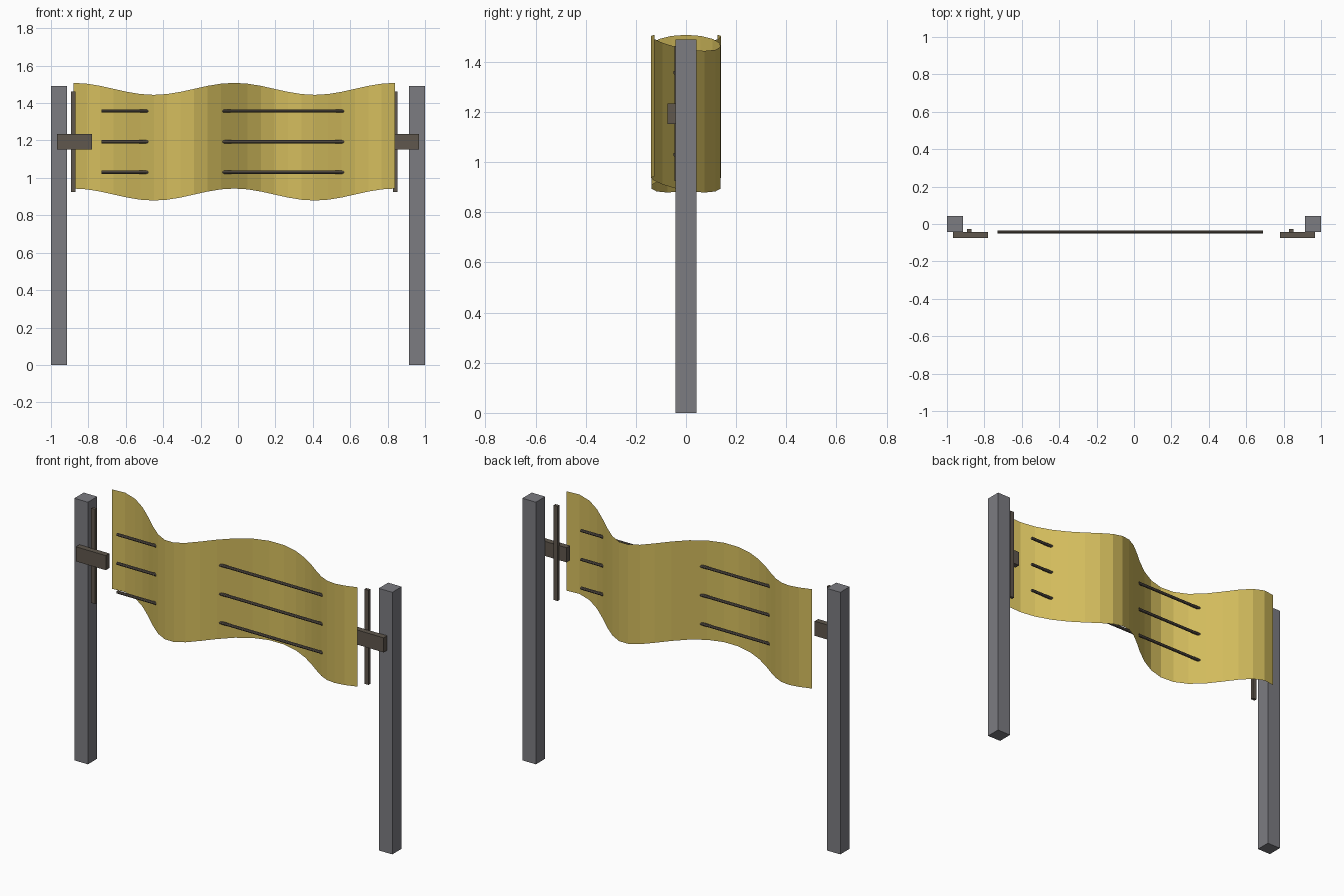
import bpy, bmesh, math

if "Cube" in bpy.data.objects:
    bpy.data.objects.remove(bpy.data.objects["Cube"])


def material(name, rgb):
    m = bpy.data.materials.new(name)
    m.diffuse_color = (*rgb, 1)
    m.use_nodes = True
    m.node_tree.nodes["Principled BSDF"].inputs["Base Color"].default_value = m.diffuse_color
    return m


GREY = material("post grey", (0.20, 0.20, 0.22))
BROWN = material("dark brown", (0.115, 0.095, 0.075))
YELLOW = material("banner yellow", (0.66, 0.51, 0.11))

MID = -0.02     # banner centre in x
HALF = 0.86     # banner half width


def finish(bm, name, mat):
    me = bpy.data.meshes.new(name)
    bm.to_mesh(me)
    bm.free()
    me.materials.append(mat)
    ob = bpy.data.objects.new(name, me)
    bpy.context.collection.objects.link(ob)
    return ob


def box(name, lo, hi, mat):
    bm = bmesh.new()
    bmesh.ops.create_cube(bm, size=1)
    for v in bm.verts:
        for i in range(3):
            v.co[i] = hi[i] if v.co[i] > 0 else lo[i]
    return finish(bm, name, mat)


# posts, brackets and upright bars on both sides
for side, s in (("left", -1), ("right", 1)):
    a, b = sorted((s * 0.915, s * 1.0))
    box(side + "_post", (a, -0.042, 0), (b, 0.042, 1.49), GREY)
    a, b = sorted((s * 0.78, s * 0.968))
    box(side + "_bracket", (a, -0.074, 1.152), (b, -0.042, 1.235), BROWN)
    c = MID + s * HALF
    box(side + "_upright_bar", (c - 0.0125, -0.045, 0.925),
        (c + 0.0125, -0.028, 1.463), BROWN)

# waving banner: a single open sheet
bm = bmesh.new()
N = 24
rows = []
for i in range(N + 1):
    v = HALF * (2 * i / N - 1)
    y = 0.14 * math.sin(6.0 * v)
    dz = 0.032 * math.cos(2 * math.pi * v / HALF)
    rows.append([bm.verts.new((MID + v, y, z + dz)) for z in (0.911, 1.476)])
for p, q in zip(rows, rows[1:]):
    bm.faces.new((p[0], q[0], q[1], p[1]))
finish(bm, "banner", YELLOW)

# horizontal rods threaded through the banner
for n, z in enumerate((1.03, 1.193, 1.357)):
    bpy.ops.mesh.primitive_cylinder_add(
        vertices=8, radius=0.0085, depth=1.42,
        location=(MID, -0.043, z), rotation=(0, math.pi / 2, 0))
    rod = bpy.context.object
    rod.name = f"rod_{n + 1}"
    rod.data.materials.append(BROWN)
